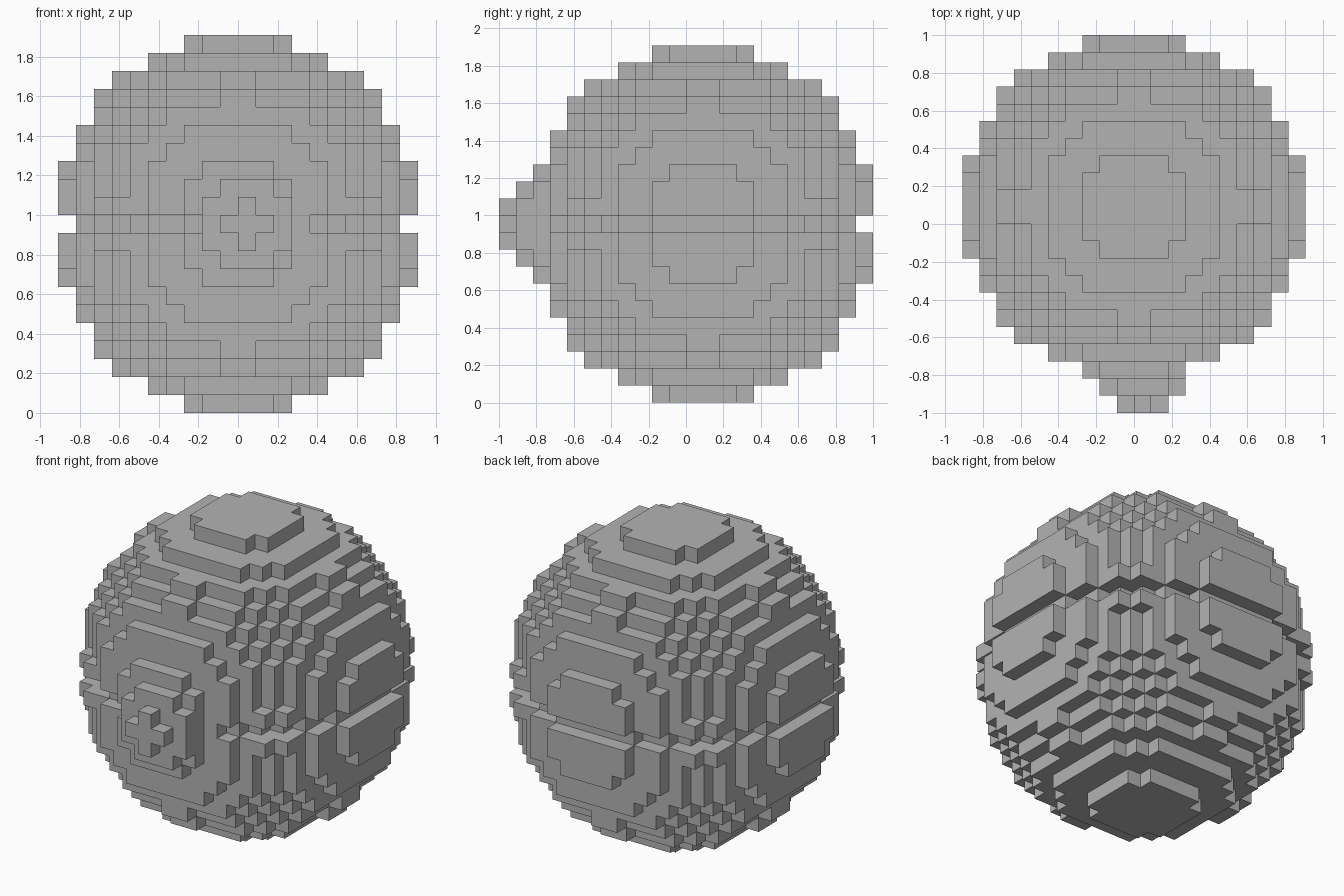
import bpy
import bmesh
from mathutils import Vector

old = bpy.data.objects.get("Cube")
if old:
    bpy.data.objects.remove(old, do_unlink=True)

U = 1 / 11      # block size
R = 10          # ball radius in blocks
BACK = 1        # the ball sits one block back to make room for the button

grey = bpy.data.materials.new("plain_grey")
grey.use_nodes = True
colour = (0.45, 0.45, 0.45, 1)
grey.diffuse_color = colour
grey.node_tree.nodes["Principled BSDF"].inputs["Base Color"].default_value = colour


def ball_slice(h, radius):
    """Block columns (x, y) inside a ball at height h from its centre."""
    span = range(-R, R)
    return [(i, j + BACK) for i in span for j in span
            if (i + .5) ** 2 + (j + .5) ** 2 + h ** 2 <= radius ** 2]


# Upper and lower halves, parted by a recessed band one block high
lower = {(i, j, k) for k in range(R) for i, j in ball_slice(R - k - .5, R)}
upper = {(i, j, 2 * R - k) for i, j, k in lower}
band = {(i, j, R) for i, j in ball_slice(0, R - 1)}

# Round button on the front: discs stepping outwards, as (y layer, squared radius)
button = {(i, j, R + k) for j, limit in ((-8, 10), (-9, 5), (-10, 5), (-11, 1))
          for i in range(-3, 4) for k in range(-3, 4) if i * i + k * k <= limit}
button -= lower | upper | band

solid = lower | upper | band | button


def build(name, blocks):
    """Mesh the outer faces of a set of blocks and merge the flat areas."""
    bm = bmesh.new()
    corners = {}

    def corner(p):
        key = tuple(round(c) for c in p)
        if key not in corners:
            corners[key] = bm.verts.new(Vector(key) * U)
        return corners[key]

    for block in sorted(blocks):
        base = Vector(block)
        for axis in range(3):
            a, b, n = Vector(), Vector(), Vector()
            n[axis] = a[(axis + 1) % 3] = b[(axis + 2) % 3] = 1
            for side in (0, 1):
                step = n if side else -n
                if tuple(round(c) for c in base + step) in solid:
                    continue
                o = base + n * side
                quad = [o, o + a, o + a + b, o + b]
                if not side:
                    quad.reverse()
                bm.faces.new([corner(p) for p in quad])
    bmesh.ops.dissolve_limit(bm, angle_limit=0.01, verts=bm.verts, edges=bm.edges)
    mesh = bpy.data.meshes.new(name)
    bm.to_mesh(mesh)
    bm.free()
    mesh.materials.append(grey)
    bpy.context.collection.objects.link(bpy.data.objects.new(name, mesh))


for part, blocks in (("upper_half", upper), ("lower_half", lower),
                     ("middle_band", band), ("front_button", button)):
    build(part, blocks)
